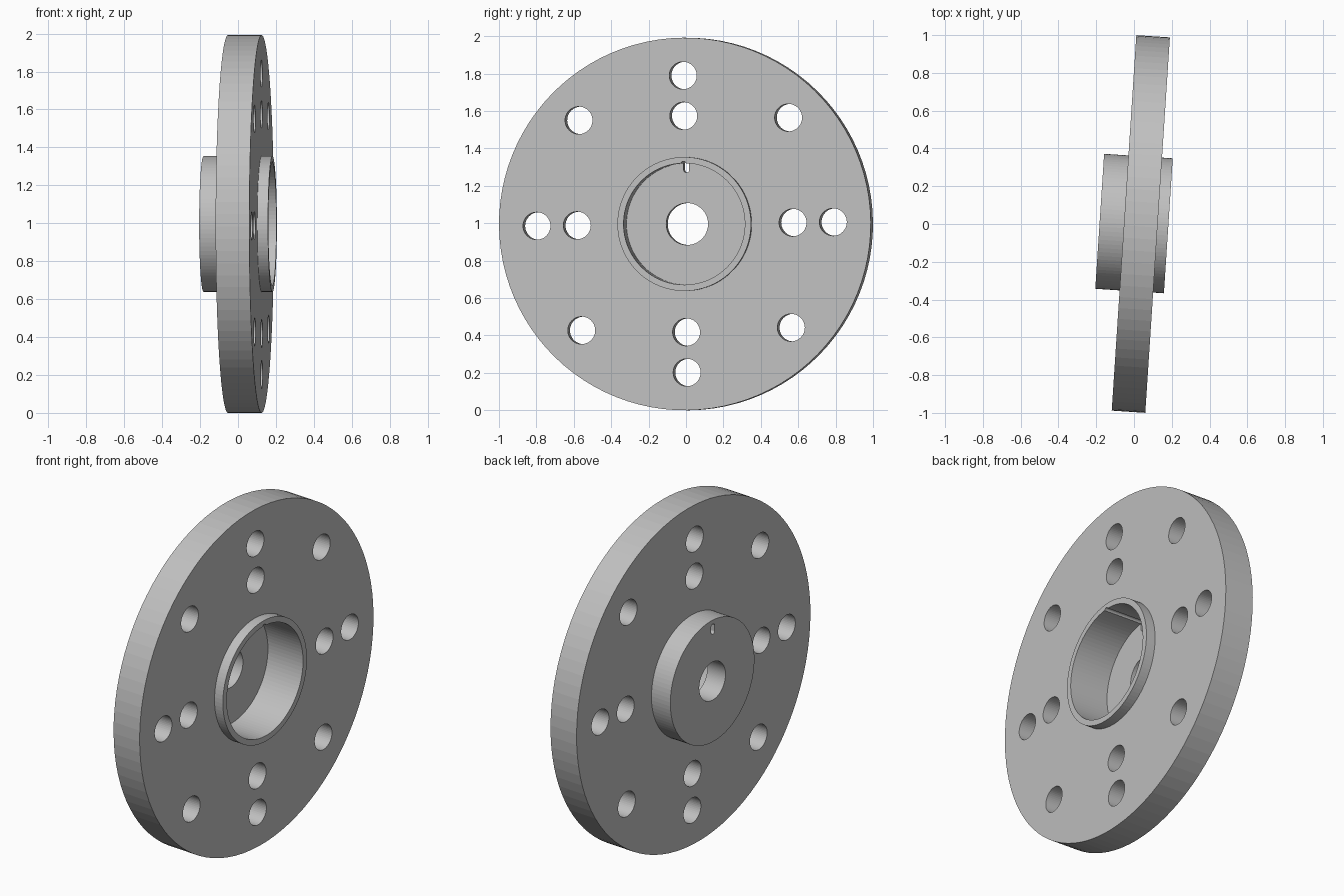
import bpy, bmesh
from math import radians, sin, cos, pi
from mathutils import Matrix, Vector

if "Cube" in bpy.data.objects:
    bpy.data.objects.remove(bpy.data.objects["Cube"], do_unlink=True)

# Material
metal = bpy.data.materials.new("machined grey metal")
metal.use_nodes = True
GREY = (0.53, 0.53, 0.53, 1)
metal.diffuse_color = GREY
metal.node_tree.nodes["Principled BSDF"].inputs["Base Color"].default_value = GREY

SEGMENTS = 96
RADIUS = 0.996


def make_object(name, bm):
    bmesh.ops.recalc_face_normals(bm, faces=bm.faces)
    mesh = bpy.data.meshes.new(name)
    bm.to_mesh(mesh)
    bm.free()
    mesh.materials.append(metal)
    obj = bpy.data.objects.new(name, mesh)
    bpy.context.collection.objects.link(obj)
    return obj


def lathe(name, profile):
    """Revolve a closed (axial, radial) profile around the x axis."""
    bm = bmesh.new()
    rings = []
    for i in range(SEGMENTS):
        a = 2 * pi * i / SEGMENTS
        rings.append([bm.verts.new((x, r * sin(a), r * cos(a))) for x, r in profile])
    n = len(profile)
    for i in range(SEGMENTS):
        here, after = rings[i], rings[(i + 1) % SEGMENTS]
        for j in range(n):
            k = (j + 1) % n
            bm.faces.new((here[j], here[k], after[k], after[j]))
    return make_object(name, bm)


def drill(bm, radius, distance, angle):
    """Add a cylinder along x at a polar position; return its vertices."""
    place = (Matrix.Rotation(angle, 4, 'X')
             @ Matrix.Translation((0, 0, distance))
             @ Matrix.Rotation(pi / 2, 4, 'Y'))
    return bmesh.ops.create_cone(bm, cap_ends=True, segments=48, radius1=radius,
                                 radius2=radius, depth=1, matrix=place)["verts"]


# Flange disc, hub, counterbore and centre hole in one turned profile
face, hub, bore, hole = 0.089, 0.358, 0.325, 0.112
back, front, floor = -0.218, 0.146, -0.094
flange = lathe("flange", [
    (back, hole), (back, hub), (-face, hub), (-face, RADIUS), (face, RADIUS),
    (face, hub), (front, hub), (front, bore), (floor, bore), (floor, hole)])

# Bolt holes: eight on the outer circle, four on the inner one
bm = bmesh.new()
for i in range(8):
    drill(bm, 0.0735, 0.794, i * pi / 4)
    if i % 2 == 0:
        drill(bm, 0.0735, 0.578, i * pi / 4)

# Small key slot that runs along the top of the bore and through its floor
slot = drill(bm, 0.015, 0.29, 0)
for v in slot:
    if v.co.z > 0.2901:
        v.co.z += 0.03
cutter = make_object("hole_cutter", bm)
cutter.hide_render = True

# Cut the holes and keep the result as plain geometry
cut = flange.modifiers.new("holes", 'BOOLEAN')
cut.operation = 'DIFFERENCE'
cut.solver = 'EXACT'
cut.object = cutter
bpy.context.view_layer.update()
depsgraph = bpy.context.evaluated_depsgraph_get()
result = bpy.data.meshes.new_from_object(flange.evaluated_get(depsgraph))
flange.modifiers.clear()
flange.data = result
bpy.data.objects.remove(cutter, do_unlink=True)

# Stand it on its rim, slightly turned
flange.data.transform(Matrix.Translation(Vector((0.036, 0, RADIUS)))
                      @ Matrix.Rotation(radians(-3.75), 4, 'Z')
                      @ Matrix.Rotation(radians(0.75), 4, 'X'))
